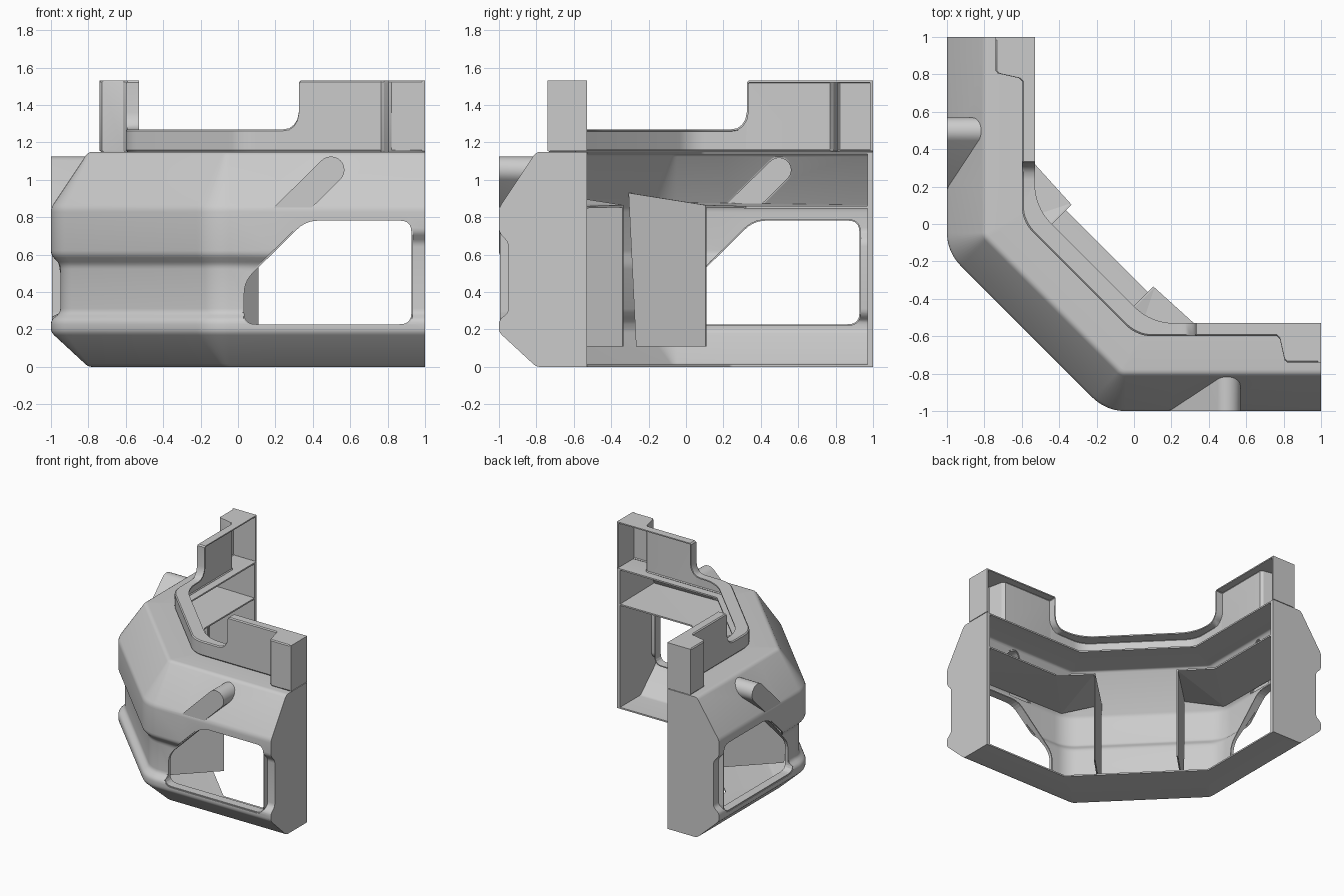
import bpy, bmesh, math
from mathutils import Vector

if "Cube" in bpy.data.objects:
    bpy.data.objects.remove(bpy.data.objects["Cube"])

T = math.tan(math.pi / 8)


def make(name, verts, faces, thick=0.0, mirror=True):
    """Mesh object, repeated across the diagonal plane x = y."""
    bm = bmesh.new()
    for swap in ((0, 1) if mirror else (0,)):
        vs = [bm.verts.new((v[1], v[0], v[2]) if swap else v) for v in verts]
        for f in faces:
            bm.faces.new([vs[i] for i in (f[::-1] if swap else f)])
    bmesh.ops.remove_doubles(bm, verts=bm.verts, dist=0.0004)
    bmesh.ops.dissolve_degenerate(bm, edges=bm.edges, dist=0.0003)
    bmesh.ops.recalc_face_normals(bm, faces=bm.faces)
    me = bpy.data.meshes.new(name)
    bm.to_mesh(me)
    bm.free()
    ob = bpy.data.objects.new(name, me)
    bpy.context.collection.objects.link(ob)
    if thick:
        m = ob.modifiers.new("thickness", 'SOLIDIFY')
        m.thickness, m.offset = thick, -1
        apply(ob, m)
    return ob


def apply(ob, mod):
    bpy.ops.object.select_all(action='DESELECT')
    bpy.context.view_layer.objects.active = ob
    ob.select_set(True)
    bpy.ops.object.modifier_apply(modifier=mod.name)


def smooth(ob):
    bpy.ops.object.select_all(action='DESELECT')
    bpy.context.view_layer.objects.active = ob
    ob.select_set(True)
    bpy.ops.object.shade_smooth_by_angle(angle=math.radians(32))


def rounded(pts, r, closed=False, n=3):
    """Round the corners of a 2D outline."""
    out = []
    for i, p in enumerate(pts):
        if not closed and i in (0, len(pts) - 1):
            out.append(tuple(p))
            continue
        p = Vector(p)
        a, b = Vector(pts[i - 1]) - p, Vector(pts[(i + 1) % len(pts)]) - p
        a, b = (p + v.normalized() * min(r, v.length * 0.45) for v in (a, b))
        for k in range(n + 1):
            t = k / n
            out.append(tuple(a * (1 - t) ** 2 + p * 2 * t * (1 - t) + b * t * t))
    return out


def sweep(name, stations, radius, diag, thick):
    """Sweep (inset, z) profiles along the bent wall; diag gives x+y of the corner face."""
    rows = []
    prof0 = stations[-1][1]
    for j, (d0, z0) in enumerate(prof0):
        r, s = radius(d0), diag(d0)
        cy = -1 + d0
        t = r * T
        cx = s - cy
        row = [(max(x, cx + t + 0.001), -1 + p[j][0], p[j][1]) for x, p in stations]
        for k in range(9):
            a = -math.pi / 2 - k / 8 * math.pi / 4
            row.append((cx + t + r * math.cos(a), cy + r + r * math.sin(a), z0))
        row.append((s / 2, s / 2, z0))
        rows.append(row)
    n = len(rows[0])
    verts = [v for row in rows for v in row]
    faces = [(j * n + i, j * n + i + 1, (j + 1) * n + i + 1, (j + 1) * n + i)
             for j in range(len(rows) - 1) for i in range(n - 1)]
    return make(name, verts, faces, thick)


def prism(name, front, back):
    n = len(front)
    faces = [tuple(range(n)), tuple(range(2 * n - 1, n - 1, -1))]
    faces += [(i, (i + 1) % n, n + (i + 1) % n, n + i) for i in range(n)]
    return make(name, front + back, faces)


def cut(ob, outline):
    c = prism("cutter", [(x, -1.1, z) for x, z in outline], [(x, -0.75, z) for x, z in outline])
    c.hide_render = True
    m = ob.modifiers.new("cut", 'BOOLEAN')
    m.operation, m.object, m.solver = 'DIFFERENCE', c, 'EXACT'
    apply(ob, m)
    bpy.data.objects.remove(c)


# main shell: floor, lower chamfer, recessed band, upper slope, roof
def shell_profile(ztop):
    return rounded([(0.47, 0), (0.2, 0), (0, 0.185), (0, 0.25), (0.05, 0.29), (0.05, ztop - 0.055),
                    (0, ztop), (0, 0.85), (0.2, 1.15), (0.47, 1.15)], 0.022)


def shell():
    low, high = shell_profile(0.6), shell_profile(0.72)
    prof = {'n': -1}

    def diag(d):
        if d > 0.46:
            prof['n'] += 1
            return -0.29 if prof['n'] == 0 else -0.44
        return -1.15 + d * math.sqrt(2)
    return sweep("wall_shell", [(1, high), (0.9, high), (0.2, low)],
                 lambda d: 0.3 if d > 0.46 and prof['n'] > 0 else max(0.25 - d, 0.03), diag, 0.012)


# diag is evaluated after radius, so look up the floor edge first
wall = shell()

# window openings with reveals
window = rounded([(0.025, 0.22), (0.025, 0.46), (0.36, 0.79), (0.935, 0.79), (0.935, 0.22)],
                 0.07, True, 5)
cut(wall, window)
n = len(window)


def front_y(x, z):
    return -0.95 if 0.27 < z < 0.58 and x < 0.2 or 0.29 < z < 0.66 and x > 0.9 else -0.995


ring = [(x, front_y(x, z), z) for x, z in window] + [(x, -0.925, z) for x, z in window]
make("window_reveal", ring, [(i, (i + 1) % n, n + (i + 1) % n, n + i) for i in range(n)], 0.008)

# slanted rounded rib standing out of the upper slope
arc = [(0.497 + 0.072 * math.cos(a), 1.053 + 0.072 * math.sin(a))
       for a in (math.radians(-45 + 15 * k) for k in range(13))]
rib = [(0.191, 0.852), (0.395, 0.852)] + arc
cut(wall, rib)
smooth(wall)
n = len(rib)
verts = [(x, -0.999, z) for x, z in rib]
verts += [(x, -0.99 + (z - 0.85) * 2 / 3, z) for x, z in rib]
smooth(make("slanted_rib", verts, [tuple(range(n))] +
            [(i, (i + 1) % n, n + (i + 1) % n, n + i) for i in range(n)], 0.008))

# end plates
end = shell_profile(0.72)
prism("end_plate", [(1, -1 + d, z) for d, z in end], [(0.97, -1 + d, z) for d, z in end])

# parapet: thin outer face with a top flange, stepping out at the end block
steps = [(1, 0.26, 1.53), (0.82, 0.26, 1.53), (0.805, 0.272, 1.53), (0.78, 0.385, 1.53),
         (0.765, 0.4, 1.53), (0.335, 0.4, 1.53), (0.325, 0.4, 1.52), (0.325, 0.4, 1.36),
         (0.318, 0.4, 1.325), (0.3, 0.4, 1.295), (0.275, 0.4, 1.276), (0.24, 0.4, 1.27)]
para = [(x, [(d + 0.008, 1.15), (d, 1.16), (d, z - 0.008), (d + 0.008, z), (0.47, z)])
        for x, d, z in steps]
smooth(sweep("parapet", para, lambda d: 0.3 if d > 0.46 else 0.2,
             lambda d: -0.44 if d > 0.46 else -1.15 + d * math.sqrt(2), 0.01))
cap = [(-0.74, 1.155), (-0.53, 1.155), (-0.53, 1.53), (-0.74, 1.53)]
prism("parapet_end", [(1, y, z) for y, z in cap], [(0.985, y, z) for y, z in cap])

# inner shelf over each window, and the dividing panel beside it
make("inner_shelf", [(0.97, -0.53, 0.86), (0.32, -0.53, 0.86), (0.11, -0.34, 0.865),
                     (-0.3, -0.75, 0.93), (-0.1, -0.97, 0.88), (0.97, -0.97, 0.865)],
     [(0, 1, 5), (1, 4, 5), (1, 2, 4), (2, 3, 4)], 0.012)
make("divider_panel", [(0.11, -0.34, 0.11), (0.11, -0.34, 0.865), (-0.3, -0.75, 0.93),
                       (-0.26, -0.71, 0.11)], [(0, 1, 2, 3)], 0.01)
